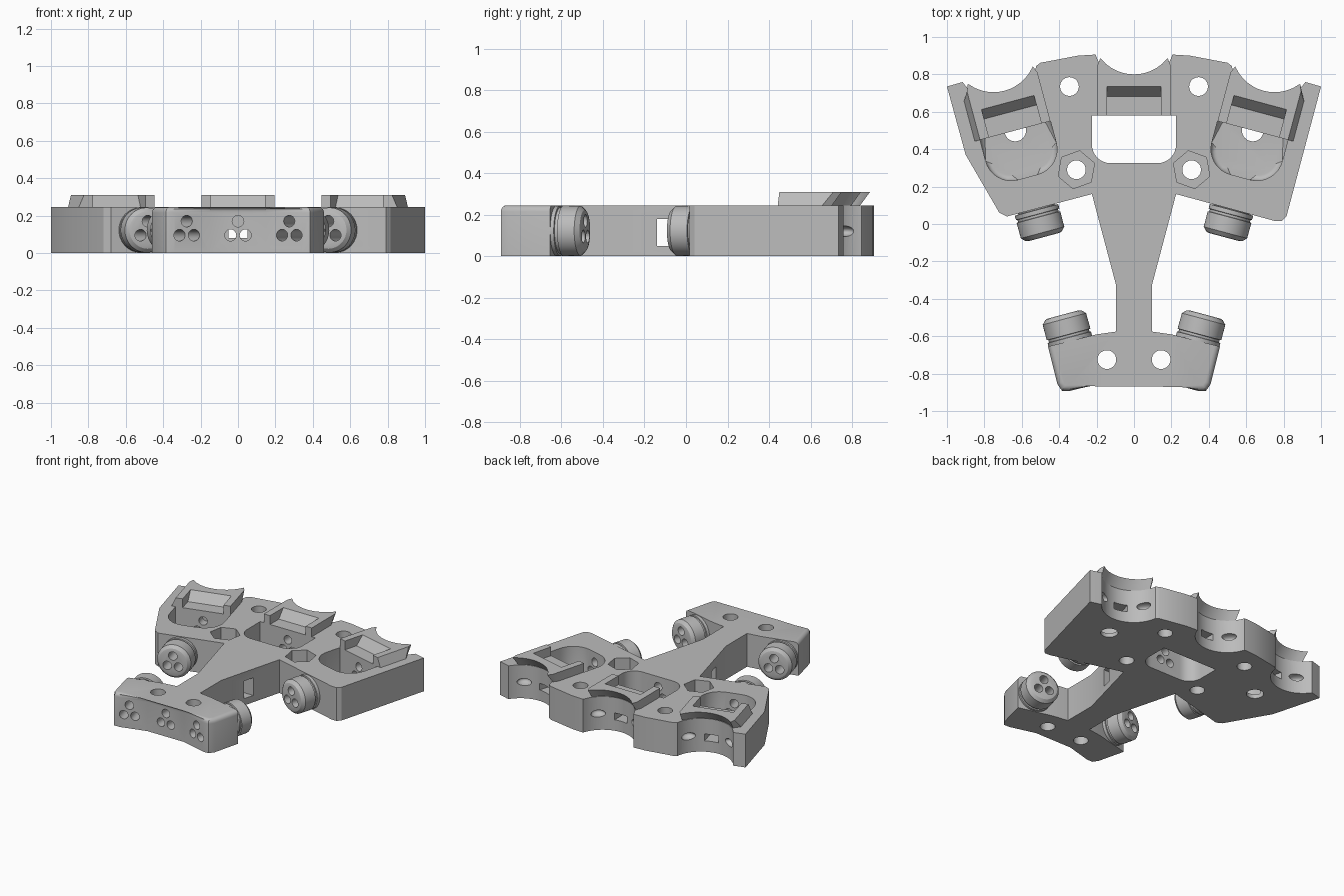
import bpy, bmesh
from math import sin, cos, pi, radians, sqrt
from mathutils import Matrix, Vector

if "Cube" in bpy.data.objects:
    bpy.data.objects.remove(bpy.data.objects["Cube"])

TOP, TILT = 0.245, radians(15)
grey = bpy.data.materials.new("plain_grey")
grey.use_nodes = True
grey.diffuse_color = (0.5, 0.5, 0.5, 1)
grey.node_tree.nodes["Principled BSDF"].inputs["Base Color"].default_value = (0.5, 0.5, 0.5, 1)


def frame(x, y, angle=0.0, z=0.0):
    return Matrix.Translation((x, y, z)) @ Matrix.Rotation(angle, 4, 'Z')


def finish(name, bm, mat=Matrix()):
    bm.transform(mat)
    bmesh.ops.recalc_face_normals(bm, faces=bm.faces)
    mesh = bpy.data.meshes.new(name)
    bm.to_mesh(mesh)
    bm.free()
    mesh.materials.append(grey)
    ob = bpy.data.objects.new(name, mesh)
    bpy.context.collection.objects.link(ob)
    return ob


def loft(rings):
    """Skin a list of equally long closed rings and cap both ends."""
    bm = bmesh.new()
    rows = [[bm.verts.new(p) for p in ring] for ring in rings]
    n = len(rows[0])
    for a, b in zip(rows, rows[1:]):
        for i in range(n):
            bm.faces.new((a[i], a[(i + 1) % n], b[(i + 1) % n], b[i]))
    bm.faces.new(rows[0])
    bm.faces.new(rows[-1])
    return bm


def prism(pts, z0, z1):
    return loft([[(x, y, z) for x, y in pts] for z in (z0, z1)])


def circle(r, n=32, start=0.0):
    return [(r * cos(start + 2 * pi * i / n), r * sin(start + 2 * pi * i / n)) for i in range(n)]


def lathe(profile, n=32):
    """Revolve (y, radius) pairs about the y axis."""
    return loft([[(x, y, z) for x, z in circle(r, n)] for y, r in profile])


def cut(targets, bm, mat=Matrix()):
    tool = finish("cutter", bm, mat)
    tool.hide_render = True
    for ob in targets:
        mod = ob.modifiers.new("cut", 'BOOLEAN')
        mod.operation, mod.solver, mod.object = 'DIFFERENCE', 'EXACT', tool
        with bpy.context.temp_override(object=ob, active_object=ob):
            bpy.ops.object.modifier_apply(modifier=mod.name)
    bpy.data.objects.remove(tool)


def wire_holes(targets, mat, y0, y1):
    for x, z in ((0, 0.17), (-0.04, 0.095), (0.04, 0.095)):
        cut(targets, lathe([(y0, 0.031), (y1, 0.031)], 20), mat @ Matrix.Translation((x, 0, z)))


def pocket(half, depth, radius):
    """U-shaped outline with rounded front corners."""
    pts = [(half, 0)]
    for side, a0 in ((1, 0), (-1, -pi / 2)):
        for i in range(9):
            a = a0 - i * pi / 16
            pts.append((side * (half - radius) + radius * cos(a), radius - depth + radius * sin(a)))
    return pts + [(-half, 0)]


# Main plate: front bar, tapering spine and wide rear, shared half outline
half = [(0.15, -0.84), (0.34, -0.892), (0.385, -0.892), (0.41, -0.855), (0.46, -0.655),
        (0.2, -0.59), (0.095, -0.575), (0.095, -0.33), (0.225, 0.16)]
back = [(1.0, 0.735), (0.93, 0.755), (0.53, 0.84), (0.5, 0.862), (0.3, 0.9), (0.22, 0.905)]
right_tip = [(-0.68, 0.04), (-0.72, 0.06), (-0.9, 0.37)]
left_tip = [(0.75, 0.017), (0.79, 0.016), (0.815, 0.04)]
outline = half + left_tip + back
outline += [(-x, y) for x, y in reversed(back)] + right_tip[::-1] + [(-x, y) for x, y in reversed(half)]
bm = prism(outline, 0, TOP)
edges = [e for e in bm.edges if all(v.co.z > 0.2 and v.co.y < -0.65 for v in e.verts)]
bmesh.ops.bevel(bm, geom=edges, offset=0.03, segments=4, profile=0.5,
                affect='EDGES', clamp_overlap=True)
plate = finish("main_plate", bm)
parts = [plate]

# Units: a central one and one tilted outward on each side
units = [(0, frame(0, 0.58))]
units += [(s, frame(s * 0.635, 0.5, -s * TILT)) for s in (-1, 1)]

# Round connectors, each with a narrow neck, a groove and a chamfered tip
barrel = [(0, 0.085), (0.004, 0.1), (0.025, 0.12), (0.1, 0.121), (0.11, 0.121),
          (0.112, 0.112), (0.125, 0.112), (0.127, 0.12), (0.15, 0.12), (0.152, 0.1), (0.22, 0.1)]
sides = {-1: "right", 1: "left"}
connectors = {}
for s, unit in units[1:]:
    front = frame(s * 0.275, -0.87, -s * TILT)
    for tag, mat, tip, way in (("rear", unit, -0.59, 1), ("front", front, 0.4, -1)):
        bm = lathe([(tip + way * d, r) for d, r in barrel], 48)
        ob = finish(f"{tag}_connector_{sides[s]}", bm, mat @ Matrix.Translation((0, 0, 0.1225)))
        parts.append(ob)
        connectors[tag, s] = ob
    wire_holes([plate, connectors["front", s]], front, -0.1, 0.5)

for s, unit in units:
    # Pocket, wire holes and rear scallop
    if s == 0:
        cut([plate], prism(pocket(0.225, 0.255, 0.1), -0.1, 0.4), unit)
        wire_holes([plate], unit, -1.6, 0.07)
    else:
        bm = prism(pocket(0.195, 0.258, 0.14), 0.03, 0.4)
        rim = [e for e in bm.edges if all(v.co.z < 0.1 and v.co.y < 0.01 for v in e.verts)
               and min(v.co.y for v in e.verts) < -0.01]
        bmesh.ops.bevel(bm, geom=rim, offset=0.035, segments=4, profile=0.5,
                        affect='EDGES', clamp_overlap=True)
        cut([plate], bm, unit)
        cut([plate], prism(circle(0.058), -0.1, 0.06), unit)
        wire_holes([plate, connectors["rear", s]], unit, -0.7, 0.07)
    cut([plate], prism(circle(0.215, 64), -0.1, 0.4), unit @ frame(0, 0.39))

    # Slot and side dimples in the scallop wall
    slot = [(-0.05, -0.05), (0.05, -0.05), (0.05, 0.2), (-0.05, 0.2)]
    cut([plate], prism(slot, 0.08, 0.13), unit @ frame(0, 0.06))
    for d in (-1, 1):
        bm = bmesh.new()
        bmesh.ops.create_uvsphere(bm, u_segments=20, v_segments=12, radius=1)
        cut([plate], bm, unit @ frame(d * 0.145, 0.235, 0, 0.12) @ Matrix.Diagonal((0.05, 0.05, 0.026, 1)))

    # Raised pad: sloped recess in front, curved overhanging horns behind
    def pad_ring(z, recess, shift, flare):
        arc = [0.18 - i * 0.03 for i in range(13)]
        lo = -0.195 - (flare if s < 0 else 0)
        hi = 0.195 + (flare if s > 0 else 0)
        pts = [(lo, 0), (-0.145, 0), (-0.145, recess), (0.145, recess), (0.145, 0), (hi, 0),
               (hi, 0.27 + shift)]
        pts += [(x, 0.45 + shift - sqrt(0.23 ** 2 - x * x)) for x in arc]
        pts.append((lo, 0.27 + shift))
        return [(x, y, z) for x, y in pts]
    bm = loft([pad_ring(TOP - 0.003, 0.1, -0.05, 0.03), pad_ring(0.31, 0.155, 0, 0)])
    parts.append(finish(f"{sides.get(s, 'centre')}_pad", bm, unit))

# Bolt holes, hexagonal nut recesses and the window through the spine
for s in (-1, 1):
    for x, y in ((0.345, 0.735), (0.145, -0.725), (0.308, 0.29)):
        cut([plate], prism(circle(0.05), -0.1, 0.4), frame(s * x, y))
    cut([plate], prism(circle(0.103, 6, pi / 2 + s * radians(10)), 0.12, 0.4), frame(s * 0.308, 0.29))
window = [(-0.3, -0.14), (0.3, -0.14), (0.3, -0.06), (-0.3, -0.06)]
cut([plate], prism(window, 0.05, 0.18))

# Smooth the curved walls, keep the machined edges sharp
bpy.ops.object.select_all(action='DESELECT')
for ob in parts:
    ob.select_set(True)
bpy.context.view_layer.objects.active = plate
bpy.ops.object.shade_smooth_by_angle(angle=radians(30))
